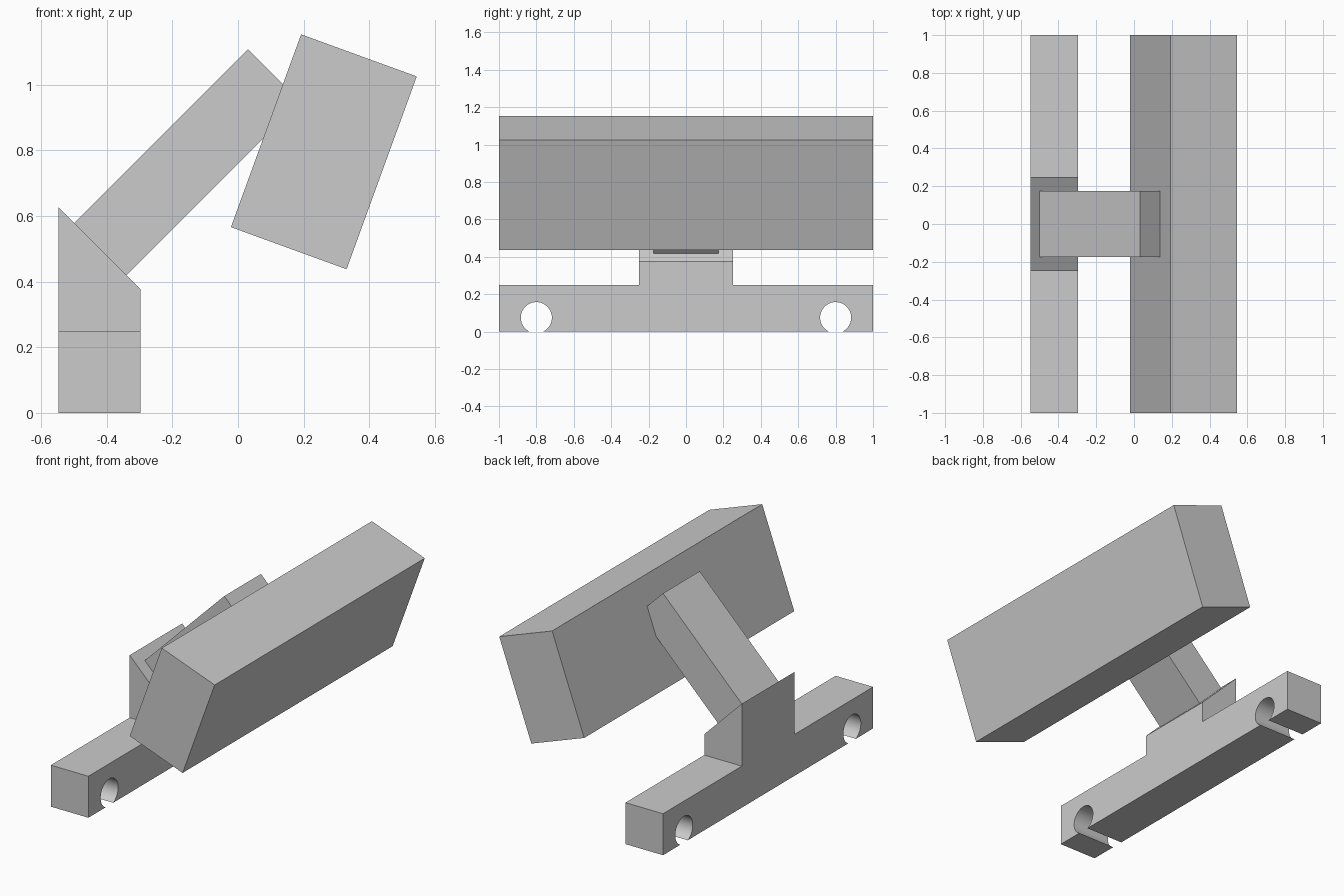
import bpy
import bmesh
from math import asin, cos, sin, pi, radians
from mathutils import Matrix, Vector

cube = bpy.data.objects.get("Cube")
if cube:
    bpy.data.objects.remove(cube, do_unlink=True)

# Single plain grey
GREY = (0.6, 0.6, 0.6, 1.0)
grey = bpy.data.materials.new("plain grey")
grey.use_nodes = True
grey.diffuse_color = GREY
grey.node_tree.nodes["Principled BSDF"].inputs["Base Color"].default_value = GREY


def finish(name, bm):
    bmesh.ops.recalc_face_normals(bm, faces=bm.faces)
    mesh = bpy.data.meshes.new(name)
    bm.to_mesh(mesh)
    bm.free()
    mesh.materials.append(grey)
    obj = bpy.data.objects.new(name, mesh)
    bpy.context.collection.objects.link(obj)
    return obj


def block(name, size, centre, tilt):
    """Box of the given size, turned about the y axis."""
    bm = bmesh.new()
    place = (Matrix.Translation(centre) @ Matrix.Rotation(tilt, 4, "Y")
             @ Matrix.Diagonal((*size, 1)))
    bmesh.ops.create_cube(bm, size=1, matrix=place)
    return finish(name, bm)


def keyhole(y, z, r, steps=48):
    """Round hole outline that breaks open through the underside."""
    gap = asin((r * r - z * z) ** 0.5 / r)
    turn = 2 * pi - 2 * gap
    angles = [gap + turn * i / steps for i in range(steps + 1)]
    points = [(y - r * sin(a), z - r * cos(a)) for a in angles]
    points[0] = (points[0][0], 0)
    points[-1] = (points[-1][0], 0)
    return points


# Mounting foot: T profile with two open cable holes, extruded across x
left, right = -0.547, -0.297
hole_z, hole_r = 0.075, 0.083
outline = [(-1, 0), (-1, 0.25), (-0.25, 0.25), (-0.25, 0.7),
           (0.25, 0.7), (0.25, 0.25), (1, 0.25), (1, 0)]
for y in (0.8, -0.8):
    outline += reversed(keyhole(y, hole_z, hole_r))

bm = bmesh.new()
profile = bm.faces.new([bm.verts.new((left, y, z)) for y, z in outline])
side = bmesh.ops.extrude_face_region(bm, geom=[profile])["geom"]
bmesh.ops.translate(bm, vec=(right - left, 0, 0),
                    verts=[v for v in side if isinstance(v, bmesh.types.BMVert)])
# Slanted top of the post
cut = bmesh.ops.bisect_plane(bm, geom=bm.verts[:] + bm.edges[:] + bm.faces[:],
                             plane_co=(left, 0, 0.626), plane_no=(1, 0, 1),
                             clear_outer=True)["geom_cut"]
bmesh.ops.edgeloop_fill(bm, edges=[e for e in cut if isinstance(e, bmesh.types.BMEdge)])
foot = finish("mounting_foot", bm)
bpy.context.view_layer.objects.active = foot
foot.select_set(True)
bpy.ops.object.shade_smooth_by_angle(angle=radians(30))

# Arm rising squarely from the slanted post top into the head
arm_start = Vector((-0.42, 0, 0.498))
arm_axis = Vector((1, 0, 1)).normalized()
block("support_arm", (0.75, 0.35, 0.225), arm_start + arm_axis * 0.375, radians(-45))

# Long tilted head
block("head", (0.375, 2, 0.625), (0.2615, 0, 0.7955), radians(20))
